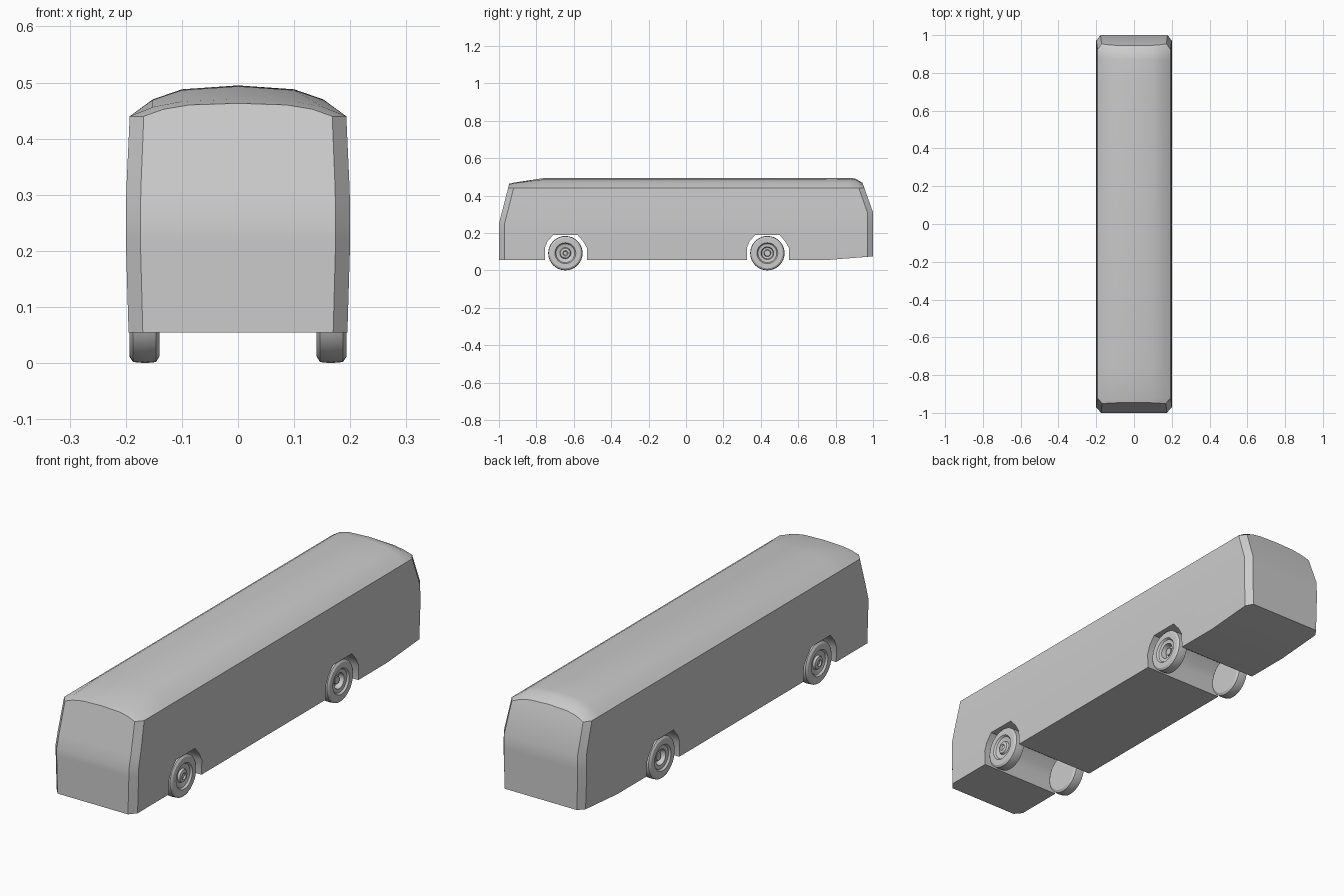
import bpy, bmesh, math
from mathutils import Vector

if "Cube" in bpy.data.objects:
    bpy.data.objects.remove(bpy.data.objects["Cube"], do_unlink=True)

grey = bpy.data.materials.new("plain_grey")
grey.use_nodes = True
grey.diffuse_color = (0.6, 0.6, 0.6, 1)
grey.node_tree.nodes["Principled BSDF"].inputs["Base Color"].default_value = (0.6, 0.6, 0.6, 1)


def make_object(name, bm):
    bmesh.ops.remove_doubles(bm, verts=bm.verts, dist=1e-5)
    bmesh.ops.recalc_face_normals(bm, faces=bm.faces)
    mesh = bpy.data.meshes.new(name)
    bm.to_mesh(mesh)
    bm.free()
    mesh.materials.append(grey)
    obj = bpy.data.objects.new(name, mesh)
    bpy.context.collection.objects.link(obj)
    return obj


def smooth(obj, degrees=30):
    bpy.ops.object.select_all(action="DESELECT")
    obj.select_set(True)
    bpy.context.view_layer.objects.active = obj
    bpy.ops.object.shade_smooth_by_angle(angle=math.radians(degrees))


# Body: half cross-section from floor to roof centre, lofted along the length
FLOOR, EAVES = 0.055, 0.44
HALF = [(0.195, FLOOR), (0.2, 0.22), (0.2, 0.25), (0.199, 0.31),
        (0.193, EAVES), (0.152, 0.47), (0.1, 0.488), (0, 0.495)]
# Stations: y, width factor, roof crown factor, whether the section leans
STATIONS = [(-1, 0.87, 0.42, True), (-0.97, 1, 0.55, True), (-0.76, 1, 0.97, False),
            (0.75, 1, 0.97, False), (0.87, 1, 1, False), (0.97, 1, 0.92, True),
            (1, 0.89, 0.5, True)]


def section_point(x, z, y, width, crown, leans):
    if z > EAVES:
        z = EAVES + (z - EAVES) * crown
    if z == FLOOR:
        z += 0.08 * max(0, y - 0.75)
    if leans:
        y += 0.256 * max(0, z - 0.25) if y < 0 else -0.355 * max(0, z - 0.31)
    return Vector((x * width, y, z))


bm = bmesh.new()
loop = HALF + [(-x, z) for x, z in HALF[-2::-1]]
rings = [[bm.verts.new(section_point(x, z, *s)) for x, z in loop] for s in STATIONS]
n = len(loop)
for a, b in zip(rings, rings[1:]):
    for i in range(n):
        j = (i + 1) % n
        bm.faces.new((a[i], a[j], b[j], b[i]))
# End panels as strips joining left and right
for ring in (rings[0], rings[-1]):
    for i in range(n // 2):
        quad = [ring[i], ring[i + 1], ring[n - 2 - i], ring[n - 1 - i]]
        bm.faces.new(list(dict.fromkeys(quad)))
body = make_object("bus_body", bm)

# Wheel wells cut right across the underside
AXLES = {"front": -0.645, "rear": 0.435}
ARCH = [(-0.11, 0), (-0.11, 0.12), (-0.095, 0.155), (-0.065, 0.19),
        (0.065, 0.19), (0.095, 0.155), (0.115, 0.12), (0.115, 0)]
for end, y0 in AXLES.items():
    bm = bmesh.new()
    sides = [[bm.verts.new((x, y0 + y, z)) for y, z in ARCH] for x in (-0.3, 0.3)]
    for side in sides:
        bm.faces.new(side)
    for i in range(len(ARCH)):
        j = (i + 1) % len(ARCH)
        bm.faces.new((sides[0][i], sides[0][j], sides[1][j], sides[1][i]))
    cutter = make_object(end + "_wheel_well_cutter", bm)
    cutter.hide_render = True
    mod = body.modifiers.new(end + "_well", "BOOLEAN")
    mod.operation = "DIFFERENCE"
    mod.solver = "EXACT"
    mod.object = cutter
    bpy.context.view_layer.objects.active = body
    bpy.ops.object.modifier_apply(modifier=mod.name)
    bpy.data.objects.remove(cutter, do_unlink=True)
smooth(body)

# Wheels: turned profiles of (distance outward, radius)
TYRE = [(0, 0), (0, 0.08), (0.006, 0.09), (0.025, 0.092), (0.047, 0.09),
        (0.053, 0.081), (0.053, 0.056), (0.045, 0.05)]
HUBS = {"front": [(0.04, 0.03), (0.049, 0.026), (0.052, 0.014), (0.046, 0.01), (0.046, 0)],
        "rear": [(0.043, 0.034), (0.02, 0.03), (0.018, 0.019), (0.034, 0.016), (0.034, 0)]}


def wheel(name, profile, side, y0):
    bm = bmesh.new()
    verts = [bm.verts.new((side * (0.14 + d), y0, 0.092 + r)) for d, r in profile]
    edges = [bm.edges.new(pair) for pair in zip(verts, verts[1:])]
    bmesh.ops.spin(bm, geom=verts + edges, cent=(0, y0, 0.092), axis=(1, 0, 0),
                   angle=math.tau, steps=32)
    smooth(make_object(name, bm))


for end, y0 in AXLES.items():
    for label, side in (("left", 1), ("right", -1)):
        wheel(f"{end}_{label}_wheel", TYRE + HUBS[end], side, y0)
